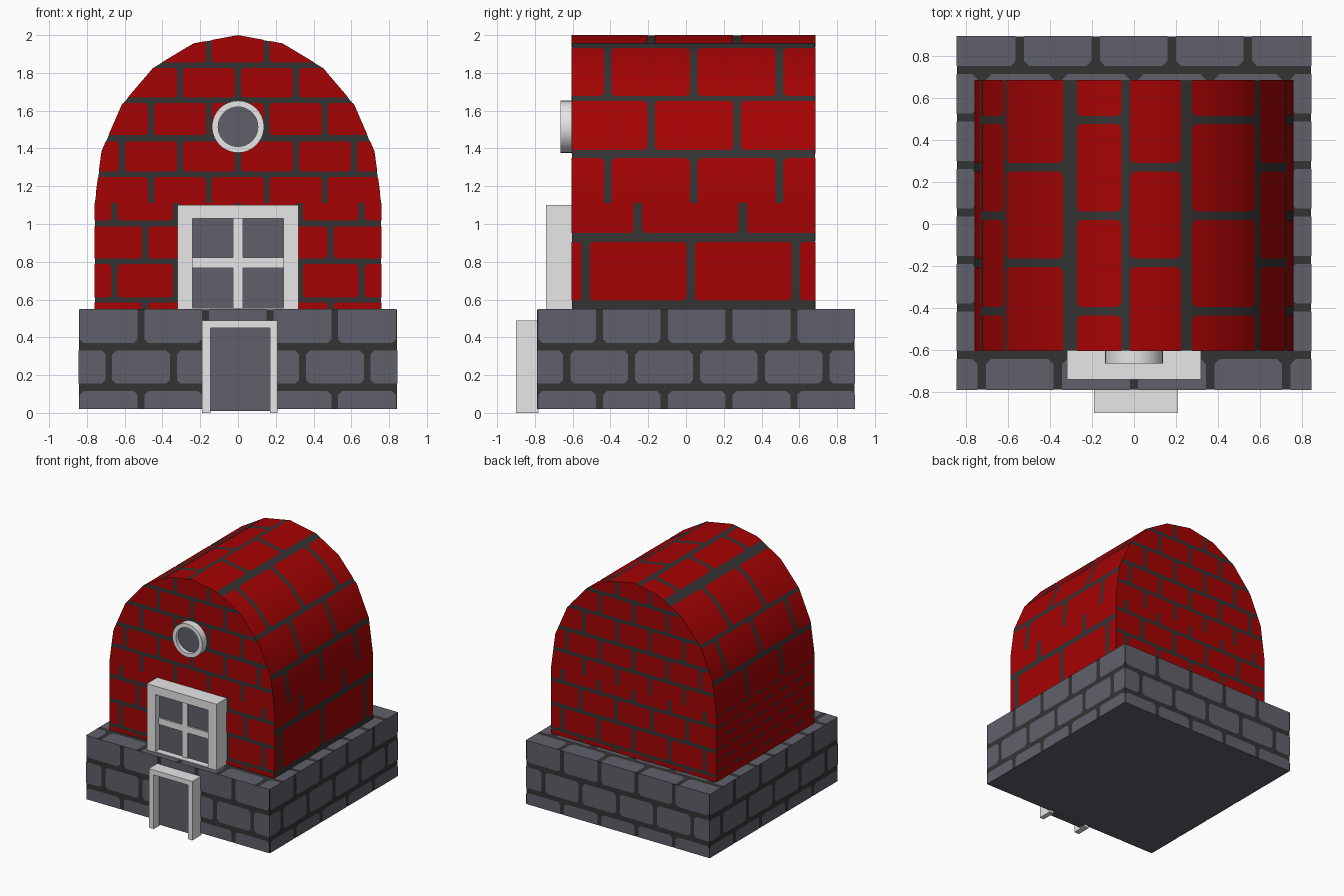
import bpy, math
from mathutils import Vector

if "Cube" in bpy.data.objects:
    bpy.data.objects.remove(bpy.data.objects["Cube"])


def material(name, r, g, b):
    m = bpy.data.materials.new(name)
    m.diffuse_color = (r, g, b, 1)
    m.use_nodes = True
    m.node_tree.nodes["Principled BSDF"].inputs["Base Color"].default_value = m.diffuse_color
    return m


RED = material("brick red", 0.38, 0.0008, 0.001)
STONE = material("stone grey", 0.118, 0.118, 0.145)
MORTAR = material("dark mortar", 0.034, 0.034, 0.034)
LIGHT = material("light frame", 0.8, 0.8, 0.8)
E = 0.002                     # mortar sits this far behind the brick faces


def mesh_object(name, verts, faces, mat):
    me = bpy.data.meshes.new(name)
    me.from_pydata(verts, [], faces)
    me.materials.append(mat)
    ob = bpy.data.objects.new(name, me)
    bpy.context.collection.objects.link(ob)
    return ob


def boxes(name, mat, *ranges):
    verts, faces = [], []
    for x0, x1, y0, y1, z0, z1 in ranges:
        n = len(verts)
        verts += [(x, y, z) for z in (z0, z1)
                  for x, y in ((x0, y0), (x1, y0), (x1, y1), (x0, y1))]
        faces += [[n + i for i in f] for f in
                  ((3, 2, 1, 0), (4, 5, 6, 7), (0, 1, 5, 4),
                   (1, 2, 6, 5), (2, 3, 7, 6), (3, 0, 4, 7))]
    return mesh_object(name, verts, faces, mat)


def clip(poly, outline):
    """Cut a polygon to a convex counter-clockwise outline."""
    for a, b in zip(outline, outline[1:] + outline[:1]):
        def side(p):
            return (b[0]-a[0])*(p[1]-a[1]) - (b[1]-a[1])*(p[0]-a[0])
        out = []
        for p, q in zip(poly, poly[1:] + poly[:1]):
            sp, sq = side(p), side(q)
            if sp >= 0:
                out.append(p)
            if sp * sq < 0:
                t = sp / (sp - sq)
                out.append((p[0]+(q[0]-p[0])*t, p[1]+(q[1]-p[1])*t))
        poly = out
        if len(poly) < 3:
            return []
    return poly


def rect(u0, u1, v0, v1):
    return [(u0, v0), (u1, v0), (u1, v1), (u0, v1)]


def bricks(name, mat, rows, pitch, gap, corner, patches):
    """rows: (low, high, joint position); patches: (outline, mapping, outward)."""
    verts, faces = [], []
    for lo, hi, joint in rows:
        for k in range(-14, 15):
            a = joint + k*pitch + gap/2
            b = a + pitch - gap
            c = corner
            shape = [(a+c, lo), (b-c, lo), (b, lo+c), (b, hi-c),
                     (b-c, hi), (a+c, hi), (a, hi-c), (a, lo+c)]
            for outline, place, outward in patches:
                pts = [Vector(place(u, v)) for u, v in clip(shape, outline)]
                if len(pts) < 3:
                    continue
                n = Vector((0, 0, 0))
                for i in range(1, len(pts)-1):
                    n += (pts[i]-pts[0]).cross(pts[i+1]-pts[0])
                if n.length < 1e-6:
                    continue
                if n.dot(Vector(outward)) < 0:
                    pts.reverse()
                faces.append(list(range(len(verts), len(verts)+len(pts))))
                verts += pts
    return mesh_object(name, verts, faces, mat)


# Stone base
X, Y0, Y1, Z0, Z1 = 0.845, -0.79, 0.895, 0.02, 0.55
boxes("base_mortar", MORTAR, (-X+E, X-E, Y0+E, Y1-E, Z0+E, Z1-E))
boxes("base_underside", STONE, (-X+E, X-E, Y0+E, Y1-E, Z0, Z0+E))
for nm, y, s in (("front", Y0, -1), ("back", Y1, 1)):
    bricks("base_stones_" + nm, STONE,
           [(0.37, 0.57, 0.17), (0.155, 0.33, 0), (-0.06, 0.115, 0.17)],
           0.342, 0.036, 0.02,
           [(rect(-X, X, Z0, Z1), lambda u, v, y=y: (u, y, v), (0, s, 0))])
for nm, s in (("right", 1), ("left", -1)):
    bricks("base_stones_" + nm, STONE,
           [(0.37, 0.57, -0.115), (0.155, 0.33, 0.055), (-0.06, 0.115, -0.115)],
           0.343, 0.038, 0.02,
           [(rect(Y0, Y1, Z0, Z1), lambda u, v, s=s: (s*X, u, v), (s, 0, 0))])
bricks("base_stones_top", STONE,
       [(-0.83+0.226*i, -0.643+0.226*i, 0.18*(i % 2)) for i in range(8)],
       0.362, 0.04, 0.025,
       [(rect(-X, X, Y0, Y1), lambda u, v: (u, v, Z1), (0, 0, 1))])

# Vaulted brick house: upright walls below an elliptical ten-sided arch
W, H, SPRING, F, B = 0.76, 0.89, 1.11, -0.605, 0.685
arch = [(W*math.cos(math.pi*i/10), SPRING + H*math.sin(math.pi*i/10)) for i in range(11)]
profile = [(W, Z1-0.02)] + arch + [(-W, Z1-0.02)]
inner = [(x*(1-E/W), SPRING+(z-SPRING)*(1-E/H)) for x, z in profile]
n = len(inner)
house = mesh_object("house_mortar",
                    [(x, F+E, z) for x, z in inner] + [(x, B-E, z) for x, z in inner],
                    [list(range(n))[::-1], list(range(n, 2*n))] +
                    [[i, (i+1) % n, (i+1) % n + n, i+n] for i in range(n)], MORTAR)
bpy.context.view_layer.objects.active = house
house.select_set(True)
bpy.ops.object.shade_smooth_by_angle(angle=math.radians(30))

# End walls: upper bricks in the arch, lower bricks in the upright part
for nm, y, s in (("front", F, -1), ("back", B, 1)):
    def flat(u, v, y=y):
        return (u, y, v)
    bricks("arch_bricks_" + nm, RED,
           [(1.02, 1.248, 0.153), (1.278, 1.437, 0), (1.47, 1.64, 0.153),
            (1.67, 1.826, 0), (1.856, 2.03, 0.153)],
           0.307, 0.03, 0.013, [(arch, flat, (0, s, 0))])
    bricks("wall_bricks_" + nm, RED,
           [(0.40, 0.585, 0.163), (0.61, 0.787, 0), (0.818, 0.988, 0.163),
            (1.018, 1.25, 0)],
           0.327, 0.032, 0.013, [(rect(-W, W, Z1, SPRING), flat, (0, s, 0))])

# Side walls: large bricks on the right, solid courses with dashed joints on the left
bricks("wall_bricks_right", RED,
       [(0.595, 0.905, 0.025), (0.953, 1.27, 0.30)], 0.555, 0.045, 0.015,
       [(rect(F, B, Z1, SPRING), lambda u, v: (W, u, v), (1, 0, 0))])
left_wall = [(rect(F, B, Z1, SPRING), lambda u, v: (-W, u, v), (-1, 0, 0))]
bricks("wall_courses_left", RED,
       [(0.543+0.092*i, 0.617+0.092*i, 0) for i in range(7)], 0.2, 0, 0, left_wall)
bricks("wall_joints_left", RED,
       [(0.617+0.092*i, 0.635+0.092*i, 0.1*(i % 2)) for i in range(6)],
       0.2, 0.13, 0, left_wall)

# Roof bricks follow the arch; v is the distance along it from the right
patches, start = [], 0.0
for p, q in zip(arch, arch[1:]):
    length = math.dist(p, q)

    def bend(u, v, p=p, q=q, start=start, length=length):
        t = (v-start)/length
        return (p[0]+(q[0]-p[0])*t, u, p[1]+(q[1]-p[1])*t)
    patches.append((rect(F, B, start, start+length), bend,
                    (p[0]+q[0], 0, p[1]+q[1]-2*SPRING)))
    start += length
A, C = 0.04, 0.27
roof = bricks("roof_bricks", RED,
              [(-0.12, 0.242, A), (0.284, 0.572, C), (0.607, 1.005, A),
               (1.065, 1.312, C), (1.353, 1.575, A), (1.652, 2.025, C),
               (2.055, 2.32, A), (2.36, 2.72, C)], 0.455, 0.04, 0.018, patches)
for poly in roof.data.polygons:
    poly.use_smooth = True
roof.data.normals_split_custom_set_from_vertices(
    [Vector((v.co.x/W**2, 0, (v.co.z-SPRING)/H**2)).normalized()
     for v in roof.data.vertices])

# Door
boxes("door_frame", LIGHT, (-0.19, -0.145, -0.9, -0.78, 0, 0.49),
      (0.17, 0.21, -0.9, -0.78, 0, 0.49), (-0.145, 0.17, -0.9, -0.78, 0.45, 0.49))
boxes("door_panel", STONE, (-0.145, 0.17, -0.83, -0.78, 0.01, 0.45))

# Square window with crossbars
boxes("window_frame", LIGHT, (-0.32, -0.24, -0.74, -0.6, 0.55, 1.1),
      (0.24, 0.32, -0.74, -0.6, 0.55, 1.1), (-0.24, 0.24, -0.74, -0.6, 1.03, 1.1),
      (-0.24, 0.24, -0.74, -0.6, 0.545, 0.556))
boxes("window_bars", LIGHT, (-0.027, 0.027, -0.7, -0.66, 0.555, 1.03),
      (-0.24, 0.24, -0.7, -0.66, 0.768, 0.822))
boxes("window_glass", STONE, (-0.24, 0.24, -0.688, -0.6, 0.555, 1.03))

# Round window: a ring swept around a recessed disc
N, ZC = 32, 1.515
ring = [(r*math.cos(2*math.pi*i/N), y, ZC + r*math.sin(2*math.pi*i/N))
        for r, y in ((0.138, -0.6), (0.138, -0.665), (0.105, -0.665), (0.105, -0.6))
        for i in range(N)]
frame = mesh_object("round_window_frame", ring,
                    [[k*N+i, k*N+(i+1) % N, (k+1)*N+(i+1) % N, (k+1)*N+i]
                     for k in range(3) for i in range(N)], LIGHT)
bpy.ops.object.select_all(action='DESELECT')
bpy.context.view_layer.objects.active = frame
frame.select_set(True)
bpy.ops.object.shade_smooth_by_angle(angle=math.radians(30))
mesh_object("round_window_glass",
            [(x, -0.635, z) for x, y, z in ring[2*N:3*N]], [list(range(N))], STONE)
